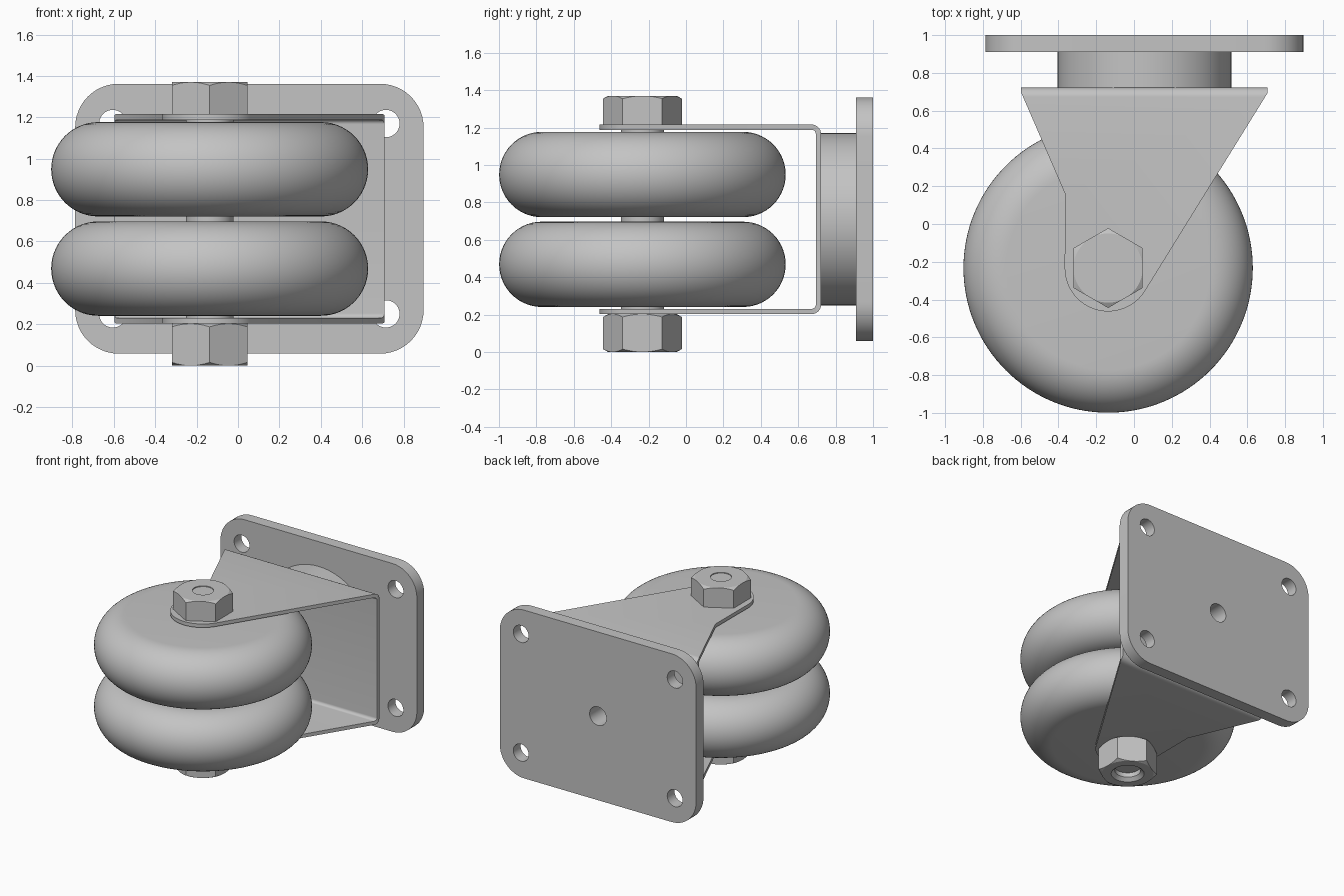
import bpy, bmesh
from math import pi, sin, cos, radians, sqrt
from mathutils import Matrix, Vector

if "Cube" in bpy.data.objects:
    bpy.data.objects.remove(bpy.data.objects["Cube"], do_unlink=True)

AX, AY = -0.137, -0.233      # wheel axle position
PX, PZ = 0.055, 0.71         # mounting plate centre

steel = bpy.data.materials.new("plain_grey")
steel.use_nodes = True
GREY = (0.55, 0.55, 0.55, 1)
steel.diffuse_color = GREY
steel.node_tree.nodes["Principled BSDF"].inputs["Base Color"].default_value = GREY


def finish(name, bm):
    bmesh.ops.remove_doubles(bm, verts=bm.verts, dist=1e-5)
    bmesh.ops.recalc_face_normals(bm, faces=bm.faces)
    mesh = bpy.data.meshes.new(name)
    bm.to_mesh(mesh)
    bm.free()
    mesh.materials.append(steel)
    ob = bpy.data.objects.new(name, mesh)
    bpy.context.collection.objects.link(ob)
    return ob


def arc(cx, cy, r, a0, a1, n=12):
    """Points on an arc, angles in degrees."""
    angles = [radians(a0 + (a1 - a0) * i / n) for i in range(n + 1)]
    return [(cx + r * cos(a), cy + r * sin(a)) for a in angles]


def prism(name, outline, place, lo, hi):
    """Extrude a 2D outline; place(u, v, w) gives the 3D point."""
    bm = bmesh.new()
    face = bm.faces.new([bm.verts.new(place(u, v, lo)) for u, v in outline])
    ext = bmesh.ops.extrude_face_region(bm, geom=[face])["geom"]
    shift = Vector(place(0, 0, hi)) - Vector(place(0, 0, lo))
    bmesh.ops.translate(bm, vec=shift, verts=[g for g in ext if isinstance(g, bmesh.types.BMVert)])
    return finish(name, bm)


def lathe(name, profile, steps=96, matrix=Matrix.Translation((AX, AY, 0))):
    """Revolve (radius, height) points about the vertical axis."""
    bm = bmesh.new()
    vs = [bm.verts.new((r, 0, z)) for r, z in profile]
    es = [bm.edges.new(p) for p in zip(vs, vs[1:])]
    bmesh.ops.spin(bm, geom=vs + es, cent=(0, 0, 0), axis=(0, 0, 1),
                   angle=2 * pi, steps=steps, use_merge=True)
    bmesh.ops.transform(bm, matrix=matrix, verts=bm.verts)
    return finish(name, bm)


def cylinder(name, r, lo, hi, **kw):
    return lathe(name, [(0, lo), (r, lo), (r, hi), (0, hi)], **kw)


def combine(ob, tool, operation):
    mod = ob.modifiers.new("cut", "BOOLEAN")
    mod.operation, mod.object, mod.solver = operation, tool, "EXACT"
    bpy.ops.object.select_all(action="DESELECT")
    bpy.context.view_layer.objects.active = ob
    ob.select_set(True)
    bpy.ops.object.modifier_apply(modifier=mod.name)
    bpy.data.objects.remove(tool, do_unlink=True)


def smooth(ob, angle=28):
    bpy.ops.object.select_all(action="DESELECT")
    bpy.context.view_layer.objects.active = ob
    ob.select_set(True)
    bpy.ops.object.shade_smooth_by_angle(angle=radians(angle))


def flat_plan(u, v, w):
    return (u, v, w)


def facing_y(u, v, w):
    return (u, w, v)


def facing_x(u, v, w):
    return (w, u, v)


def along_y(x, z):
    return Matrix.Translation((x, 0, z)) @ Matrix.Rotation(-pi / 2, 4, "X")


# Mounting plate with rounded corners and bolt holes
W, H, R = 0.842, 0.652, 0.21
outline = []
for sx, sz, a in ((1, 1, 0), (-1, 1, 90), (-1, -1, 180), (1, -1, 270)):
    outline += arc(PX + sx * (W - R), PZ + sz * (H - R), R, a, a + 90)
plate = prism("mounting_plate", outline, facing_y, 0.91, 1.0)
for sx in (-1, 1):
    for sz in (-1, 1):
        combine(plate, cylinder("hole_cutter", 0.066, 0.8, 1.1, steps=40,
                                matrix=along_y(PX + sx * 0.66, PZ + sz * 0.46)), "DIFFERENCE")
combine(plate, cylinder("hole_cutter", 0.072, 0.8, 1.1, steps=40,
                        matrix=along_y(PX, PZ)), "DIFFERENCE")
smooth(plate)

# Swivel collar, with a blind bore behind the plate's centre hole
collar = lathe("swivel_collar", [(0, 0.715), (0.46, 0.715), (0.46, 0.91), (0.072, 0.91),
                                 (0.072, 0.78), (0, 0.78)], matrix=along_y(PX, PZ))
smooth(collar)

# Fork bracket: bent U section trimmed to the plan outline of its arms
T, BEND, BACK, LOW, TOP = 0.028, 0.05, 0.722, 0.203, 1.216
section = [(-0.6, LOW)] + arc(BACK - BEND, LOW + BEND, BEND, -90, 0, 8)
section += arc(BACK - BEND, TOP - BEND, BEND, 0, 90, 8) + [(-0.6, TOP), (-0.6, TOP - T)]
section += arc(BACK - BEND, TOP - BEND, BEND - T, 90, 0, 8)
section += arc(BACK - BEND, LOW + BEND, BEND - T, 0, -90, 8) + [(-0.6, LOW + T)]
bracket = prism("fork_bracket", section, facing_x, -0.9, 0.9)
plan = [(0.708, 0.76), (-0.597, 0.76), (-0.597, 0.695), (-0.365, 0.16)]
plan += arc(AX, AY, 0.23, 180, 328, 28) + [(0.708, 0.695)]
combine(bracket, prism("plan_cutter", plan, flat_plan, 0, 1.5), "INTERSECT")
smooth(bracket)

# Twin wheels with half-round treads
HALF, RIM = 0.228, 0.766
for name, z in (("lower_wheel", 0.469), ("upper_wheel", 0.949)):
    tread = arc(RIM - HALF, z, HALF, -90, 90, 28)
    smooth(lathe(name, [(0, z - HALF)] + tread + [(0, z + HALF)], steps=128))

# Axle
smooth(cylinder("axle", 0.115, 0.21, 1.2, steps=48))

# Bolt head and nut: hexagons with corners turned to a cone
FLAT = 0.183
CORNER = FLAT * 2 / sqrt(3)
hexagon = arc(AX, AY, CORNER, 30, 330, 5)


def hex_part(name, lo, hi, low_chamfer, high_chamfer):
    ob = prism(name, hexagon, flat_plan, lo, hi)
    big, drop = CORNER + 0.02, 0.027
    cone = [(0, lo), (FLAT if low_chamfer else big, lo)]
    cone += [(big, lo + drop)] if low_chamfer else []
    cone += [(big, hi - drop), (FLAT, hi)] if high_chamfer else [(big, hi)]
    combine(ob, lathe("chamfer_cutter", cone + [(0, hi)]), "INTERSECT")
    return ob


head = hex_part("bolt_head", 1.216, 1.37, False, True)
combine(head, cylinder("dimple_cutter", 0.075, 1.364, 1.4, steps=48), "DIFFERENCE")
smooth(head, 15)

nut = hex_part("nut", 0.0, 0.203, True, True)
bore = [(0, -0.02), (0.118, -0.02), (0.118, 0), (0.092, 0.025), (0.092, 0.06), (0, 0.06)]
combine(nut, lathe("bore_cutter", bore, steps=48), "DIFFERENCE")
smooth(nut, 15)
